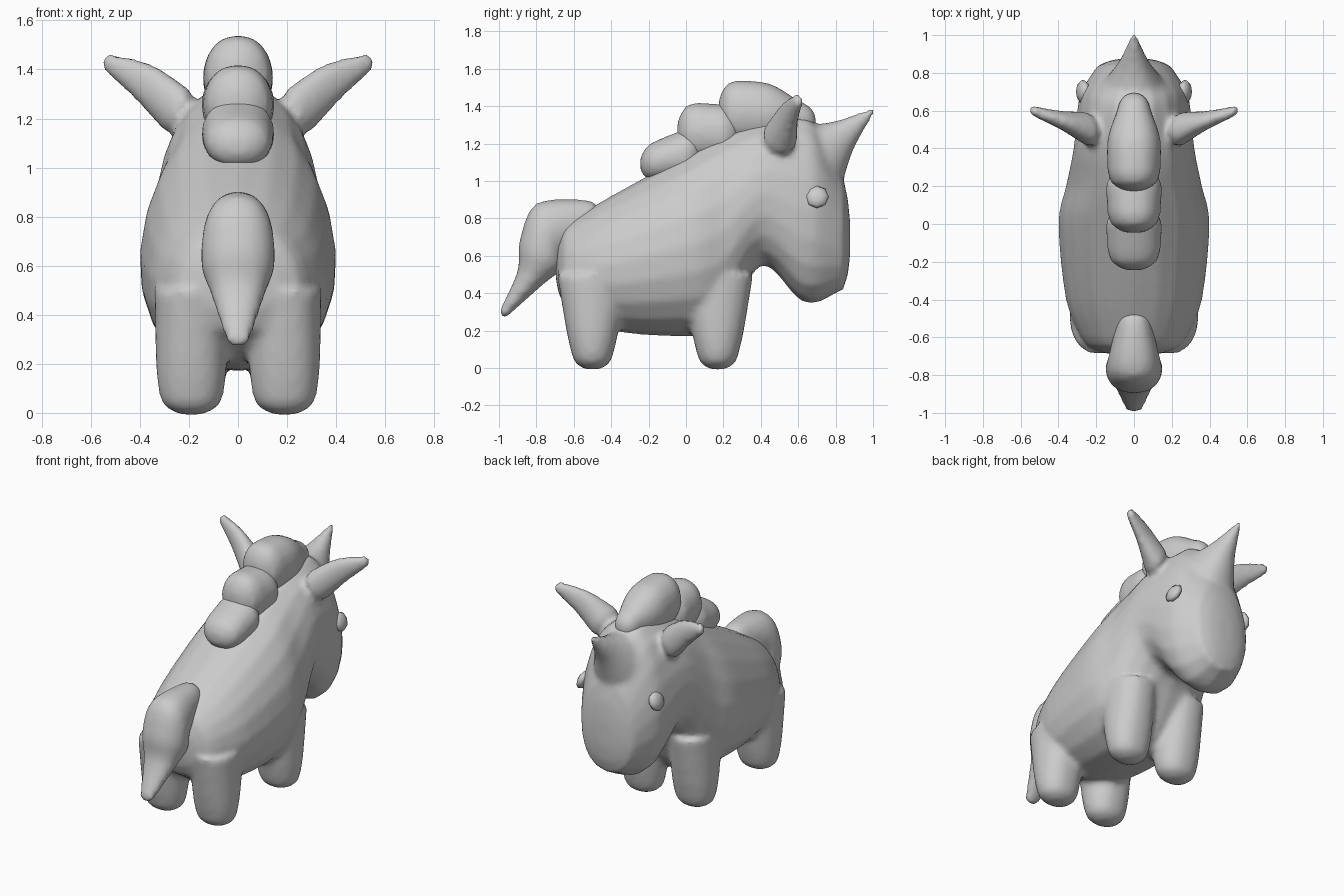
import bpy, bmesh, math
from mathutils import Vector, Matrix

if "Cube" in bpy.data.objects:
    bpy.data.objects.remove(bpy.data.objects["Cube"])

grey = bpy.data.materials.new("plain_grey")
grey.use_nodes = True
grey_tone = (0.6, 0.6, 0.6, 1)
grey.diffuse_color = grey_tone
grey.node_tree.nodes["Principled BSDF"].inputs["Base Color"].default_value = grey_tone


def flow(keys, steps=4):
    """Fill in sections along a smooth curve through the key sections."""
    padded = [keys[0], *keys, keys[-1]]
    filled = []
    for before, start, end, after in zip(padded, padded[1:], padded[2:], padded[3:]):
        for step in range(steps):
            t = step / steps
            filled.append([
                b + t * ((c - a) + t * ((2 * a - 5 * b + 4 * c - d) + t * (3 * (b - c) + d - a))) / 2
                for a, b, c, d in zip(before, start, end, after)])
    return filled + [list(keys[-1])]


def dome(end, inner, bulge):
    """Shrinking sections that round off one end of a loft."""
    def centre(section):
        y1, z1, y2, z2, _ = section
        return Vector((y1 + y2, z1 + z2)) / 2

    def spread(section):
        y1, z1, y2, z2, _ = section
        return Vector((y2 - y1, z2 - z1)) / 2

    middle, half, width = centre(end), spread(end), end[-1]
    outward = (middle - centre(inner)).normalized() * bulge
    rounded = []
    for degrees in (30, 55, 75):
        a = math.radians(degrees)
        c = middle + outward * math.sin(a)
        h = half * math.cos(a)
        rounded.append([*(c - h), *(c + h), width * math.cos(a)])
    return rounded


def loft(bm, keys, first_bulge, last_bulge, place=lambda p: p, egg=0, sides=20):
    """Skin squarish ovals; each key is (y1, z1, y2, z2, half width)."""
    sections = flow(keys)
    if first_bulge:
        sections = dome(keys[0], keys[1], first_bulge)[::-1] + sections
    if last_bulge:
        sections += dome(keys[-1], keys[-2], last_bulge)
    rings = []
    for y1, z1, y2, z2, width in sections:
        ring = []
        for i in range(sides):
            a = math.tau * i / sides
            t = (1 + math.cos(a)) / 2
            x = math.copysign(abs(math.sin(a)) ** 0.85, math.sin(a))
            x *= width * (1 - egg * math.cos(a))
            ring.append(bm.verts.new(place(Vector((x, y1 + (y2 - y1) * t, z1 + (z2 - z1) * t)))))
        rings.append(ring)
    faces = [bm.faces.new(rings[0]), bm.faces.new(rings[-1])]
    for ring, following in zip(rings, rings[1:]):
        for i in range(sides):
            j = (i + 1) % sides
            faces.append(bm.faces.new((ring[i], ring[j], following[j], following[i])))
    bmesh.ops.recalc_face_normals(bm, faces=faces)


def slices(rows):
    """Upright sections from (y, bottom, top, half width)."""
    return [(y, bottom, y, top, width) for y, bottom, top, width in rows]


def finish(bm, name, fused=True):
    """Make the object, blending its overlapping parts into one soft skin."""
    mesh = bpy.data.meshes.new(name)
    bm.to_mesh(mesh)
    bm.free()
    mesh.materials.append(grey)
    mesh.polygons.foreach_set("use_smooth", [True] * len(mesh.polygons))
    part = bpy.data.objects.new(name, mesh)
    bpy.context.collection.objects.link(part)
    if fused:
        fuse = part.modifiers.new("fuse", "REMESH")
        fuse.mode = "VOXEL"
        fuse.voxel_size = 0.02
        fuse.use_smooth_shade = True
        soften = part.modifiers.new("soften", "SMOOTH")
        soften.iterations = 4


# Torso, neck and head run from rump to muzzle
body = bmesh.new()
loft(body, slices([
    (-0.6, 0.3, 0.8, 0.28), (-0.4, 0.2, 0.92, 0.36), (0, 0.17, 1.14, 0.4),
    (0.2, 0.22, 1.25, 0.36), (0.4, 0.55, 1.32, 0.32), (0.6, 0.37, 1.35, 0.3),
    (0.7, 0.35, 1.3, 0.28), (0.8, 0.4, 1.1, 0.22)]),
    first_bulge=0.1, last_bulge=0.1, egg=0.08)

for side in (-1, 1):
    # Legs taper down to rounded feet
    for foot in (-0.5, 0.17):
        loft(body, [(foot - r, z, foot + r, z, width)
                    for z, r, width in ((0.5, 0.19, 0.15), (0.2, 0.14, 0.145), (0.07, 0.11, 0.13))],
             first_bulge=0, last_bulge=0.08,
             place=lambda p: p + Vector((side * 0.19, 0, 0)))

    # Ears are flat leaves that sweep outward
    loft(body, [(0.2, 1.32, 0.3, 1.15, 0.09), (0.35, 1.42, 0.42, 1.28, 0.05),
                (0.5, 1.46, 0.54, 1.39, 0.03)],
         first_bulge=0.04, last_bulge=0.04,
         place=lambda p: Vector((side * p.y, 0.42 + p.y / 3 + p.x, p.z)))

# Horn
loft(body, [(0.84, 1, 0.65, 1.3, 0.15), (0.9, 1.18, 0.8, 1.32, 0.08),
            (1, 1.35, 0.97, 1.38, 0.02)],
     first_bulge=0, last_bulge=0.03)
finish(body, "body")

# Mane tufts
tufts = {
    "front_mane_tuft": [(0.27, 1.2, 1.54, 0.14), (0.45, 1.2, 1.52, 0.14), (0.6, 1.24, 1.43, 0.09)],
    "middle_mane_tuft": [(0.05, 1.1, 1.42, 0.14), (0.2, 1.1, 1.41, 0.15)],
    "rear_mane_tuft": [(-0.15, 1, 1.22, 0.14), (0, 1, 1.28, 0.15)]}
for name, rows in tufts.items():
    tuft = bmesh.new()
    loft(tuft, slices(rows), first_bulge=0.1, last_bulge=0.1)
    finish(tuft, name)

# Tail droops from the rump to a narrow tip
tail = bmesh.new()
loft(tail, [(-0.55, 0.65, -0.55, 0.9, 0.1), (-0.65, 0.6, -0.8, 0.88, 0.14),
            (-0.66, 0.53, -0.89, 0.68, 0.15), (-0.76, 0.45, -0.9, 0.52, 0.11),
            (-0.95, 0.28, -0.99, 0.32, 0.05)],
     first_bulge=0.1, last_bulge=0.03)
finish(tail, "tail")

# Eyes are shallow eight-sided buttons
for side, name in ((-1, "right_eye"), (1, "left_eye")):
    eye = bmesh.new()
    bmesh.ops.create_uvsphere(
        eye, u_segments=8, v_segments=6, radius=0.064,
        matrix=Matrix.Translation((side * 0.27, 0.7, 0.915))
        @ Matrix.Rotation(side * math.radians(70), 4, "Y")
        @ Matrix.Diagonal((1, 1, 0.5, 1)))
    finish(eye, name, fused=False)
